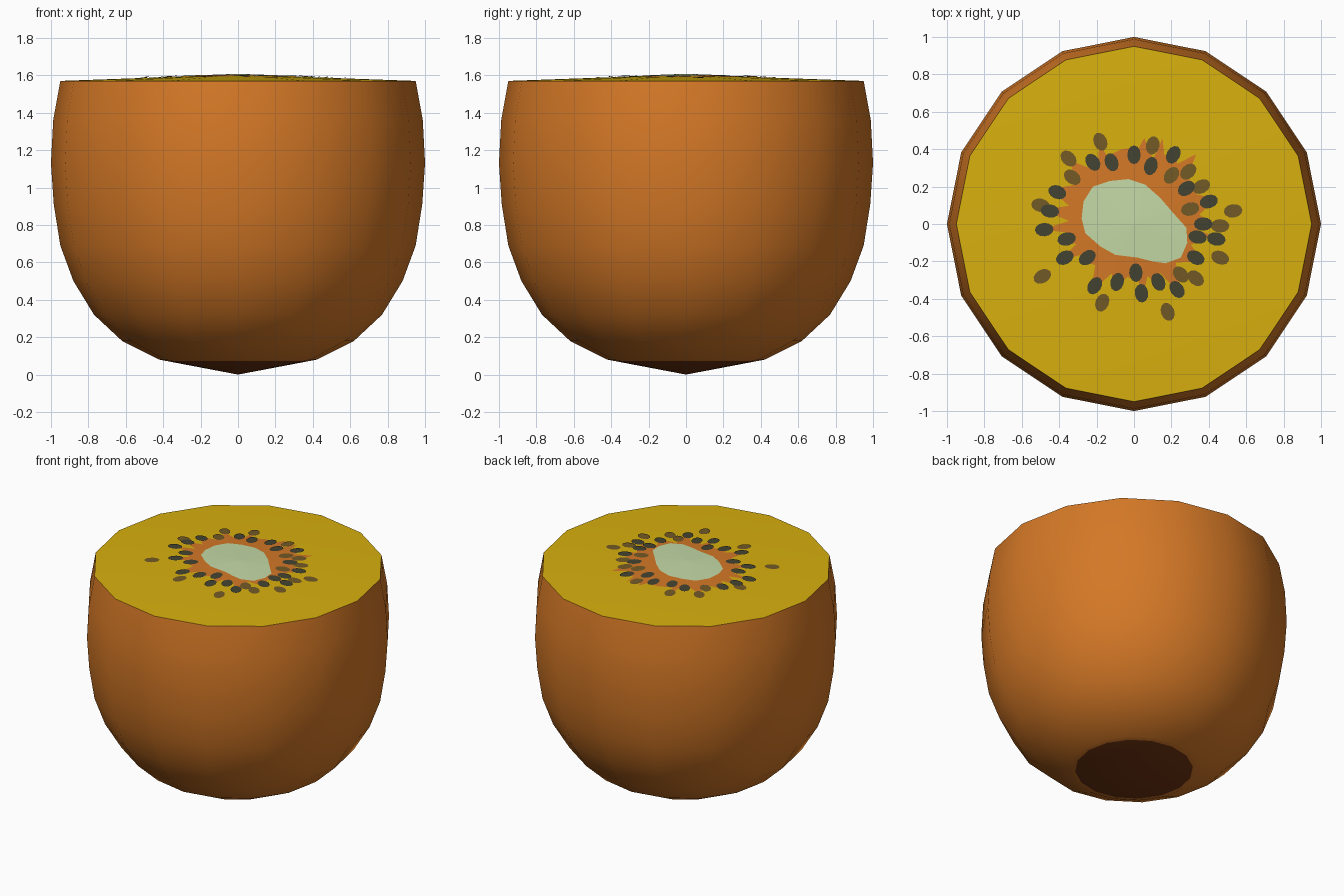
import bpy, bmesh, math

if "Cube" in bpy.data.objects:
    bpy.data.objects.remove(bpy.data.objects["Cube"])

SIDES = 16
RIM_R, RIM_Z, TOP_Z = 0.95, 1.57, 1.604


def material(name, r, g, b):
    """Flat colour given as sRGB 0-255, stored linear."""
    lin = lambda c: c / 12.92 if c <= 0.04045 else ((c + 0.055) / 1.055) ** 2.4
    m = bpy.data.materials.new(name)
    m.diffuse_color = (lin(r / 255), lin(g / 255), lin(b / 255), 1)
    m.use_nodes = True
    m.node_tree.nodes["Principled BSDF"].inputs["Base Color"].default_value = m.diffuse_color
    return m


skin = material("orange brown skin", 212, 120, 38)
tip = material("dark brown tip", 112, 52, 18)
flesh = material("yellow flesh", 216, 176, 14)
core_pale = material("pale green core", 196, 217, 166)
seed_dark = material("dark seed", 67, 67, 50)
seed_olive = material("olive seed", 115, 90, 38)


def make_object(name, bm, mats):
    mesh = bpy.data.meshes.new(name)
    bm.to_mesh(mesh)
    bm.free()
    for m in mats:
        mesh.materials.append(m)
    ob = bpy.data.objects.new(name, mesh)
    bpy.context.collection.objects.link(ob)
    return ob


def surface_z(x, y):
    """Height of the shallow faceted cone that forms the cut face."""
    step = 2 * math.pi / SIDES
    d = max(x * math.cos((k + .5) * step) + y * math.sin((k + .5) * step) for k in range(SIDES))
    return TOP_Z - (TOP_Z - RIM_Z) * d / (RIM_R * math.cos(step / 2))


def add_plate(bm, outline, centre, lift):
    """Thin fan of triangles laid on the cut face."""
    vert = lambda p: bm.verts.new((p[0], p[1], surface_z(*p) + lift))
    c, ring = vert(centre), [vert(p) for p in outline]
    for a, b in zip(ring, ring[1:] + ring[:1]):
        bm.faces.new((c, a, b))


# Fruit body: profile spun round z
profile = [(0, 0), (0.385, 0.073), (0.42, 0.08), (0.62, 0.18), (0.77, 0.32), (0.88, 0.5),
           (0.95, 0.69), (0.985, 0.91), (1.0, 1.13), (0.988, 1.36), (RIM_R, RIM_Z), (0, TOP_Z)]
bm = bmesh.new()
pts = [bm.verts.new((r, 0, z)) for r, z in profile]
edges = [bm.edges.new(e) for e in zip(pts, pts[1:])]
bmesh.ops.spin(bm, geom=pts + edges, axis=(0, 0, 1), cent=(0, 0, 0),
               angle=2 * math.pi, steps=SIDES, use_duplicate=False)
bmesh.ops.remove_doubles(bm, verts=bm.verts, dist=0.0005)
bmesh.ops.recalc_face_normals(bm, faces=bm.faces)
for f in bm.faces:
    z = f.calc_center_median().z
    f.material_index = 1 if z < 0.074 else 2 if z > RIM_Z else 0
body = make_object("fruit_half", bm, [skin, tip, flesh])
bpy.context.view_layer.objects.active = body
body.select_set(True)
bpy.ops.object.shade_smooth_by_angle(angle=math.radians(40))

# Seed positions on the cut face
dark = [(-.22, .33), (-.12, .33), (0, .37), (.09, .31), (.21, .37), (.28, .19), (.40, .12),
        (.37, 0), (.44, -.08), (.34, -.07), (.33, -.18), (.23, -.35), (.13, -.31), (.04, -.37),
        (.01, -.26), (-.09, -.31), (-.21, -.33), (-.25, -.18), (-.37, -.18), (-.36, -.08),
        (-.48, -.03), (-.45, .07), (-.41, .17)]
olive = [(-.18, .44), (.10, .42), (.29, .28), (.20, .26), (.36, .20), (.30, .08), (.53, .07),
         (.46, -.01), (.46, -.18), (.33, -.29), (.25, -.27), (.18, -.47), (-.17, -.42),
         (-.49, -.28), (-.50, .10), (-.35, .35), (-.33, .25)]

# Orange ring: rays reach out to the seeds, with valleys between them
polar = sorted((math.atan2(y, x), math.hypot(x, y))
               for x, y in dark + [(.05, .42), (.14, .42), (.32, .36), (-.31, .31), (-.17, .39)])
outline = []
for i, (a, r) in enumerate(polar):
    nxt = polar[(i + 1) % len(polar)][0] + (2 * math.pi if i == len(polar) - 1 else 0)
    mid = (a + nxt) / 2
    valley = 0.345 + 0.06 * math.sin(mid)
    for ang, rad in ((a, min(r + 0.04, 0.5)), (mid, valley)):
        outline.append((rad * math.cos(ang), rad * math.sin(ang)))
bm = bmesh.new()
add_plate(bm, outline, (0, 0), 0.002)
make_object("orange_ring", bm, [skin])

# Pale core
core = [(-.28, .03), (-.27, .12), (-.22, .2), (-.13, .23), (-.03, .24), (.06, .21), (.14, .14),
        (.2, .07), (.28, -.02), (.285, -.1), (.25, -.18), (.17, -.21), (.1, -.2), (.02, -.18),
        (-.1, -.165), (-.18, -.12), (-.26, -.05)]
bm = bmesh.new()
add_plate(bm, core[::-1], (0, 0), 0.004)
make_object("pale_core", bm, [core_pale])


# Seeds: ovals pointing away from the centre
def make_seeds(name, spots, mat, lift):
    bm = bmesh.new()
    for x, y in spots:
        r = math.hypot(x, y)
        ux, uy = x / r, y / r
        oval = []
        for k in range(12):
            t = 2 * math.pi * k / 12
            u, v = 0.05 * math.cos(t), 0.036 * math.sin(t)
            oval.append((x + u * ux - v * uy, y + u * uy + v * ux))
        add_plate(bm, oval, (x, y), lift)
    make_object(name, bm, [mat])


make_seeds("olive_seeds", olive, seed_olive, 0.004)
make_seeds("dark_seeds", dark, seed_dark, 0.006)

# All plates face up
for ob in bpy.data.objects:
    if ob is not body:
        for p in ob.data.polygons:
            if p.normal.z < 0:
                p.flip()
